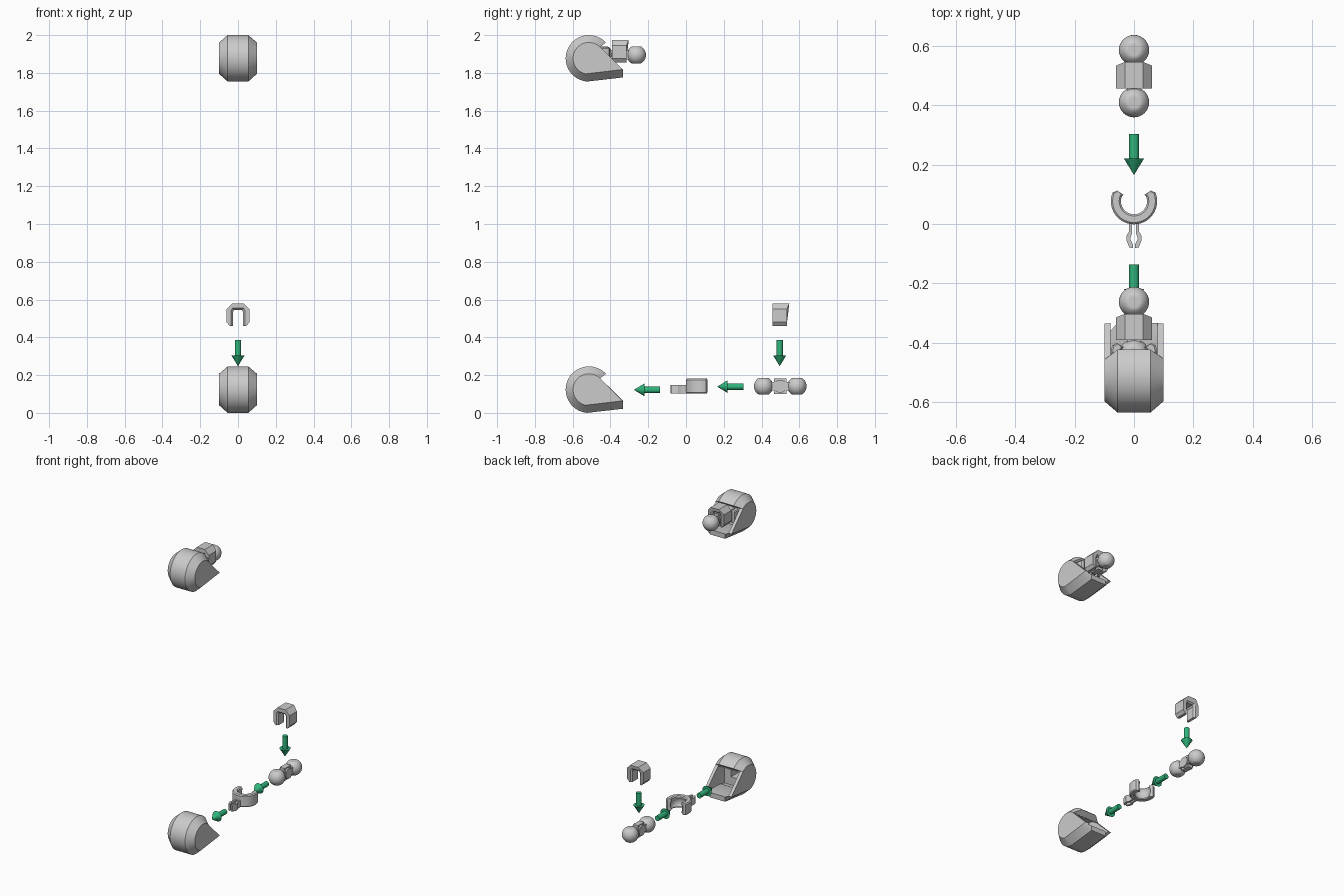
import bpy, bmesh
from math import sin, cos, radians, pi
from mathutils import Vector, Matrix

if "Cube" in bpy.data.objects:
    bpy.data.objects.remove(bpy.data.objects["Cube"])

AX = {'x': lambda a, b, t: (t, a, b), 'y': lambda a, b, t: (a, t, b), 'z': lambda a, b, t: (a, b, t)}


def finish(name, bm):
    bmesh.ops.recalc_face_normals(bm, faces=bm.faces)
    if bm.calc_volume(signed=True) < 0:
        bmesh.ops.reverse_faces(bm, faces=bm.faces)
    me = bpy.data.meshes.new(name)
    bm.to_mesh(me)
    bm.free()
    ob = bpy.data.objects.new(name, me)
    bpy.context.collection.objects.link(ob)
    return ob


def loft(name, sections, axis):
    """Join equal-count outlines [(offset, points), ...] along an axis and cap the ends."""
    bm = bmesh.new()
    rings = [[bm.verts.new(AX[axis](a, b, t)) for a, b in pts] for t, pts in sections]
    n = len(rings[0])
    for r, s in zip(rings, rings[1:]):
        for i in range(n):
            bm.faces.new((r[i], r[(i + 1) % n], s[(i + 1) % n], s[i]))
    bm.faces.new(rings[0])
    bm.faces.new(rings[-1])
    return finish(name, bm)


def prism(name, pts, axis, lo, hi):
    return loft(name, [(lo, pts), (hi, pts)], axis)


def box(name, x, y, z):
    return prism(name, [(x[0], y[0]), (x[1], y[0]), (x[1], y[1]), (x[0], y[1])], 'z', *z)


def arc(c, r, a0, a1, n):
    return [(c[0] + r * cos(radians(a0 + (a1 - a0) * i / n)),
             c[1] + r * sin(radians(a0 + (a1 - a0) * i / n))) for i in range(n + 1)]


def ball(name, loc, r, flat=1.0):
    """Sphere with its poles flattened at flat * r."""
    bm = bmesh.new()
    bmesh.ops.create_uvsphere(bm, u_segments=32, v_segments=24, radius=r)
    for v in bm.verts:
        v.co.z = max(-flat * r, min(flat * r, v.co.z))
    bmesh.ops.translate(bm, verts=bm.verts, vec=loc)
    return finish(name, bm)


def select(ob):
    bpy.ops.object.select_all(action='DESELECT')
    ob.select_set(True)
    bpy.context.view_layer.objects.active = ob


def boolean(ob, other, op):
    m = ob.modifiers.new('bool', 'BOOLEAN')
    m.object, m.operation, m.solver = other, op, 'EXACT'
    select(ob)
    bpy.ops.object.modifier_apply(modifier=m.name)
    bpy.data.objects.remove(other, do_unlink=True)


def smooth(ob):
    select(ob)
    bpy.ops.object.shade_smooth_by_angle(angle=radians(28))


def copy(ob, name, dy, dz):
    c = ob.copy()
    c.name = name
    c.location = ob.location + Vector((0, dy, dz))
    bpy.context.collection.objects.link(c)


# teardrop housing with chamfered sides
C = (-0.514, 0.123)
lip = arc(C, 0.084, 45, 46, 1)[0]
outer = arc(C, 0.123, 43, 266, 36) + [(-0.333, 0.022), (-0.333, 0.066), lip]
inner = arc(C, 0.084, 48, 258, 36) + [(-0.385, 0.058), (-0.336, 0.064), lip]
housing = loft('housing', [(-0.1, inner), (-0.055, outer), (0.055, outer), (0.1, inner)], 'x')
# socket pocket and slot for the prongs
pocket = (arc(C, 0.081, 42, 92, 8) + arc(C, 0.081, 268, 300, 6) +
          [(-0.3, 0.055), (-0.3, C[1] + 0.214 * 0.9)])
boolean(housing, prism('pocket', pocket, 'x', -0.079, 0.079), 'DIFFERENCE')
boolean(housing, box('slot', (-0.03, 0.03), (-0.6, -0.505), (0.095, 0.155)), 'DIFFERENCE')
smooth(housing)


# C-shaped clip with a spherical seat and split prong
def c_outline(e):
    right = [(0.057 - e / 2, 0.113 - e / 2), (0.036 + e, 0.099)]
    c = (0, 0.077)
    return (arc(c, 0.078 - e, 158, 382, 36) + right + arc(c, 0.044 + e, 382, 158, 36) +
            [(-x, y) for x, y in right[::-1]])


clip = loft('clip', [(0.103, c_outline(0.006)), (0.109, c_outline(0)),
                     (0.175, c_outline(0)), (0.181, c_outline(0.006))], 'z')
boolean(clip, ball('seat', (0, 0.077, 0.142), 0.0515), 'DIFFERENCE')
leg_out = [(0.017, 0.012), (0.017, -0.025), (0.026, -0.042), (0.025, -0.056), (0.016, -0.079), (0.004, -0.081)]
leg_in = [(0.004, -0.068), (0.013, -0.050), (0.006, -0.028), (0.006, 0.012)]
for s in (1, -1):
    leg = prism('leg', [(s * x, y) for x, y in leg_out + leg_in], 'z', 0.103, 0.148)
    boolean(clip, leg, 'UNION')
smooth(clip)

# double ball joint with a waisted middle
joint = box('double_ball', (-0.024, 0.024), (0.43, 0.57), (0.118, 0.164))
boolean(joint, box('web', (-0.018, 0.018), (0.467, 0.531), (0.1, 0.182)), 'UNION')
boolean(joint, prism('hub', arc((0.499, 0.141), 0.034, 0, 345, 23), 'x', -0.028, 0.028), 'UNION')
for y in (0.411, 0.587):
    boolean(joint, ball('ball', (0, y, 0.141), 0.051, 0.88), 'UNION')
smooth(joint)


# arched snap cap with chamfered slot mouth, flared at the top back edge
def arch(e, flare=0.0):
    half = [(0.03, 0.58), (0.06, 0.549), (0.06, 0.48), (0.045, 0.46), (0.027 + e, 0.46),
            (0.027 + e, 0.535 + e), (0.020 + e, 0.545 + e)]
    return half + [(-x, z) for x, z in half[::-1]]


cap = loft('snap_cap', [(0.458, arch(0.009)), (0.468, arch(0)), (0.525, arch(0)), (0.535, arch(0.009))], 'y')
for v in cap.data.vertices:
    if v.co.z > 0.57 and v.co.y > 0.53:
        v.co.y += 0.012

# assembled copy above
copy(housing, 'housing_assembled', 0, 1.754)
copy(clip, 'clip_assembled', -0.515, 1.754)
copy(joint, 'double_ball_assembled', -0.85, 1.754)
copy(cap, 'snap_cap_assembled', -0.85, 1.395)

# green direction arrows
green = bpy.data.materials.new('green')
green.diffuse_color = (0.03, 0.46, 0.2, 1)
green.use_nodes = True
green.node_tree.nodes["Principled BSDF"].inputs["Base Color"].default_value = green.diffuse_color


def arrow(name, loc, rot, length):
    """Arrow from loc pointing along -z before rotation."""
    prof = [(0.017, 0), (0.017, -length + 0.055), (0.034, -length + 0.055), (0.0004, -length)]
    ob = loft(name, [(z, arc((0, 0), r, 0, 345, 23)) for r, z in prof], 'z')
    ob.data.transform(Matrix.Translation(loc) @ Matrix.Rotation(rot, 4, 'X'))
    ob.data.materials.append(green)
    smooth(ob)


arrow('arrow_cap', (0, 0.496, 0.386), 0, 0.138)
arrow('arrow_joint', (0, 0.304, 0.139), -pi / 2, 0.138)
arrow('arrow_clip', (0, -0.137, 0.122), -pi / 2, 0.138)
